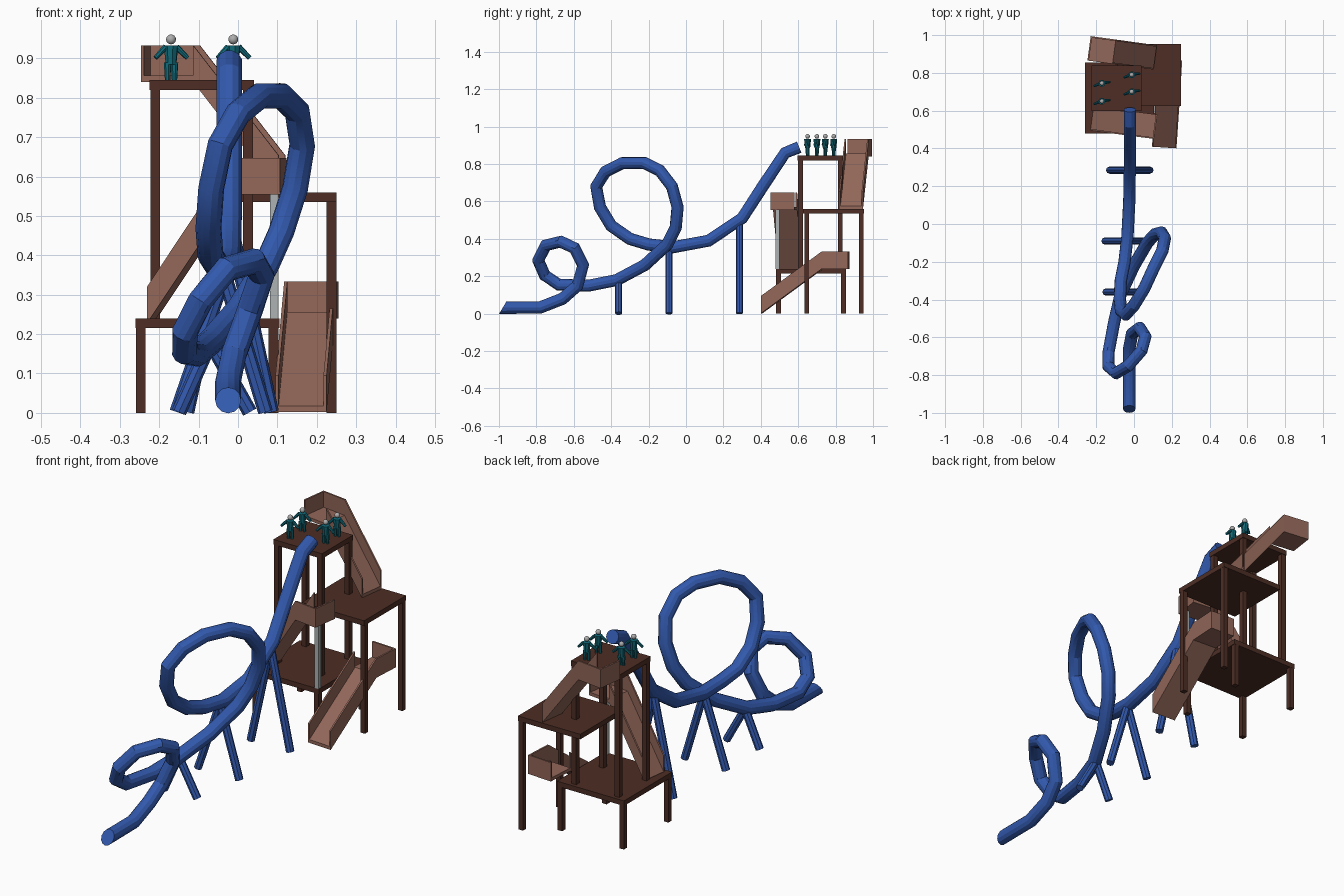
import bpy, bmesh, math
from mathutils import Vector, Matrix

if "Cube" in bpy.data.objects:
    bpy.data.objects.remove(bpy.data.objects["Cube"])


def material(name, rgb):
    m = bpy.data.materials.new(name)
    m.diffuse_color = (*rgb, 1)
    m.use_nodes = True
    m.node_tree.nodes["Principled BSDF"].inputs["Base Color"].default_value = m.diffuse_color
    return m


BLUE = material("slide blue", (0.032, 0.10, 0.42))
DARK = material("dark timber", (0.075, 0.027, 0.018))
LIGHT = material("light timber", (0.29, 0.135, 0.10))
GREY = material("grey metal", (0.42, 0.45, 0.45))
TEAL = material("teal suit", (0.006, 0.15, 0.20))
HEAD = material("grey head", (0.42, 0.42, 0.42))


def finish(name, bm, mat, smooth=None):
    bmesh.ops.recalc_face_normals(bm, faces=bm.faces)
    me = bpy.data.meshes.new(name)
    bm.to_mesh(me)
    bm.free()
    me.materials.append(mat)
    ob = bpy.data.objects.new(name, me)
    bpy.context.collection.objects.link(ob)
    if smooth:
        bpy.ops.object.select_all(action='DESELECT')
        ob.select_set(True)
        bpy.context.view_layer.objects.active = ob
        bpy.ops.object.shade_smooth_by_angle(angle=math.radians(smooth))
    return ob


def box(name, x0, x1, y0, y1, z0, z1, mat=DARK):
    bm = bmesh.new()
    size = Matrix.Diagonal((x1 - x0, y1 - y0, z1 - z0, 1))
    mid = Matrix.Translation(((x0 + x1) / 2, (y0 + y1) / 2, (z0 + z1) / 2))
    bmesh.ops.create_cube(bm, size=1, matrix=mid @ size)
    return finish(name, bm, mat)


def post(name, x, y, z0, z1, w=0.025, mat=DARK):
    return box(name, x - w / 2, x + w / 2, y - w / 2, y + w / 2, z0, z1, mat)


def rod(bm, a, b, r1, r2, sides=8):
    a, b = Vector(a), Vector(b)
    d = b - a
    m = Matrix.Translation((a + b) / 2) @ d.to_track_quat('Z', 'Y').to_matrix().to_4x4()
    bmesh.ops.create_cone(bm, cap_ends=True, segments=sides, radius1=r1,
                          radius2=r2, depth=d.length, matrix=m)


def sweep(name, pts, radius, mat, sides=12):
    """Round tube through the points, mitred at each bend."""
    bm = bmesh.new()
    P = [Vector(p) for p in pts]
    rings, up = [], Vector((0, 0, 1))
    for i, p in enumerate(P):
        before = (p - P[i - 1]).normalized() if i else (P[1] - p).normalized()
        after = (P[i + 1] - p).normalized() if i < len(P) - 1 else before
        t = (before + after).normalized()
        up = (up - t * up.dot(t)).normalized()
        side = t.cross(up)
        ring = []
        for k in range(sides):
            a = 2 * math.pi * k / sides
            ring.append(bm.verts.new(p + radius * (math.cos(a) * up + math.sin(a) * side)))
        rings.append(ring)
    for r, s in zip(rings, rings[1:]):
        for k in range(sides):
            n = (k + 1) % sides
            bm.faces.new((r[k], r[n], s[n], s[k]))
    for v in rings[0]:               # slanted outlet
        v.co.y += (v.co.z - P[0].z) * 0.6
    bm.faces.new(rings[0])
    bm.faces.new(rings[-1])
    return finish(name, bm, mat, 25)


def chute(name, pts, width=0.13, wall=0.085, t=0.008, closed_start=True, gap=0):
    """Open U-shaped trough; gap = side (-1/1) left open along the landing."""
    bm = bmesh.new()
    P = [Vector(p) for p in pts]
    d = P[-1] - P[0]
    n = Vector((-d.y, d.x, 0)).normalized()

    def prism(a, b, o0, o1, z0, z1):
        q = [[bm.verts.new(p + n * o + Vector((0, 0, z)))
              for o, z in ((o0, z0), (o1, z0), (o1, z1), (o0, z1))] for p in (a, b)]
        for k in range(4):
            m = (k + 1) % 4
            bm.faces.new((q[0][k], q[0][m], q[1][m], q[1][k]))
        bm.faces.new(q[0])
        bm.faces.new(q[1])

    h = width / 2
    for i, (a, b) in enumerate(zip(P, P[1:])):
        prism(a, b, -h, h, -t, t)
        for s in (-1, 1):
            if i == 0 and s == gap:
                continue
            prism(a, b, s * h, s * (h - t), 0, wall)
    if closed_start:
        prism(P[0], P[0] + (P[1] - P[0]).normalized() * t, -h, h, 0, wall)
    return finish(name, bm, LIGHT)


# Looping tube slide, from outlet to inlet
sweep("tube_slide", [
    (-.025, -.98, .032), (-.025, -.78, .033), (-.025, -.66, .08), (-.01, -.58, .15),
    (.03, -.55, .26), (.06, -.595, .35), (.04, -.67, .385), (-.03, -.75, .365),
    (-.095, -.79, .285), (-.135, -.755, .205), (-.135, -.68, .155), (-.105, -.52, .15),
    (-.07, -.37, .18), (0, -.22, .26), (.07, -.10, .37), (.11, -.055, .46),
    (.145, -.045, .57), (.163, -.075, .68), (.15, -.14, .765), (.11, -.22, .805),
    (.055, -.34, .805), (0, -.43, .76), (-.045, -.48, .68), (-.068, -.46, .57),
    (-.075, -.40, .47), (-.07, -.30, .40), (-.05, -.20, .37), (-.035, -.07, .355),
    (-.025, .12, .39), (-.022, .30, .51), (-.022, .41, .68), (-.022, .53, .86),
    (-.022, .605, .89)], 0.033, BLUE)

# Splayed tube supports
for i, (y, x, top, left, right) in enumerate([
        (-.36, -.07, .18, -.15, .03), (-.09, -.035, .35, -.155, .07),
        (.285, -.022, .49, -.13, .085)]):
    for side, foot in (("left", left), ("right", right)):
        bm = bmesh.new()
        rod(bm, (foot, y, 0.002), (x, y, top), .019, .019)
        finish(f"tube_support_{side}_{i}", bm, BLUE, 30)

# Platforms
box("top_platform", -.225, .04, .597, .84, .82, .845)
box("middle_platform", -.09, .25, .625, .952, .535, .56)
box("low_platform", -.26, .105, .48, .855, .215, .24)

# Platform posts
for x in (-.21, .025):
    for y in (.612, .825):
        post("top_post", x, y, .24, .82)
for y in (.645, .937):
    post("middle_post", .237, y, 0, .535)
for x in (-.247, .09):
    for y in (.495, .842):
        post("low_leg", x, y, 0, .215)
post("grey_post", .092, .49, .24, .555, .022, GREY)

# Chutes linking the levels
chute("upper_chute", [(-.238, .93, .848), (-.105, .912, .848), (.112, .882, .568)], gap=-1)
chute("middle_chute", [(.115, .515, .562), (-.005, .53, .562), (-.222, .56, .236)], gap=-1)
chute("lower_chute", [(.19, .87, .248), (.182, .73, .248), (.16, .405, .01)], gap=-1)


# Riders waiting on the top platform
def rider(i, x, y):
    place = Matrix.Translation((x, y, .845)) @ Matrix.Rotation(math.radians(14), 4, 'Z')
    bm = bmesh.new()
    rod(bm, (0, 0, .04), (0, 0, .088), .014, .019)
    for s in (-1, 1):
        rod(bm, (s * .009, 0, 0), (s * .009, 0, .045), .007, .010)
        rod(bm, (s * .014, 0, .084), (s * .042, -.004, .056), .008, .006)
    bmesh.ops.transform(bm, matrix=place, verts=bm.verts)
    finish(f"rider_body_{i}", bm, TEAL)
    bm = bmesh.new()
    bmesh.ops.create_uvsphere(bm, u_segments=14, v_segments=9, radius=.0125,
                              matrix=place @ Matrix.Translation((0, 0, .103)))
    finish(f"rider_head_{i}", bm, HEAD, 40)


for i, (x, y) in enumerate([(-.17, .65), (-.012, .70), (-.17, .745), (-.012, .79)]):
    rider(i, x, y)
